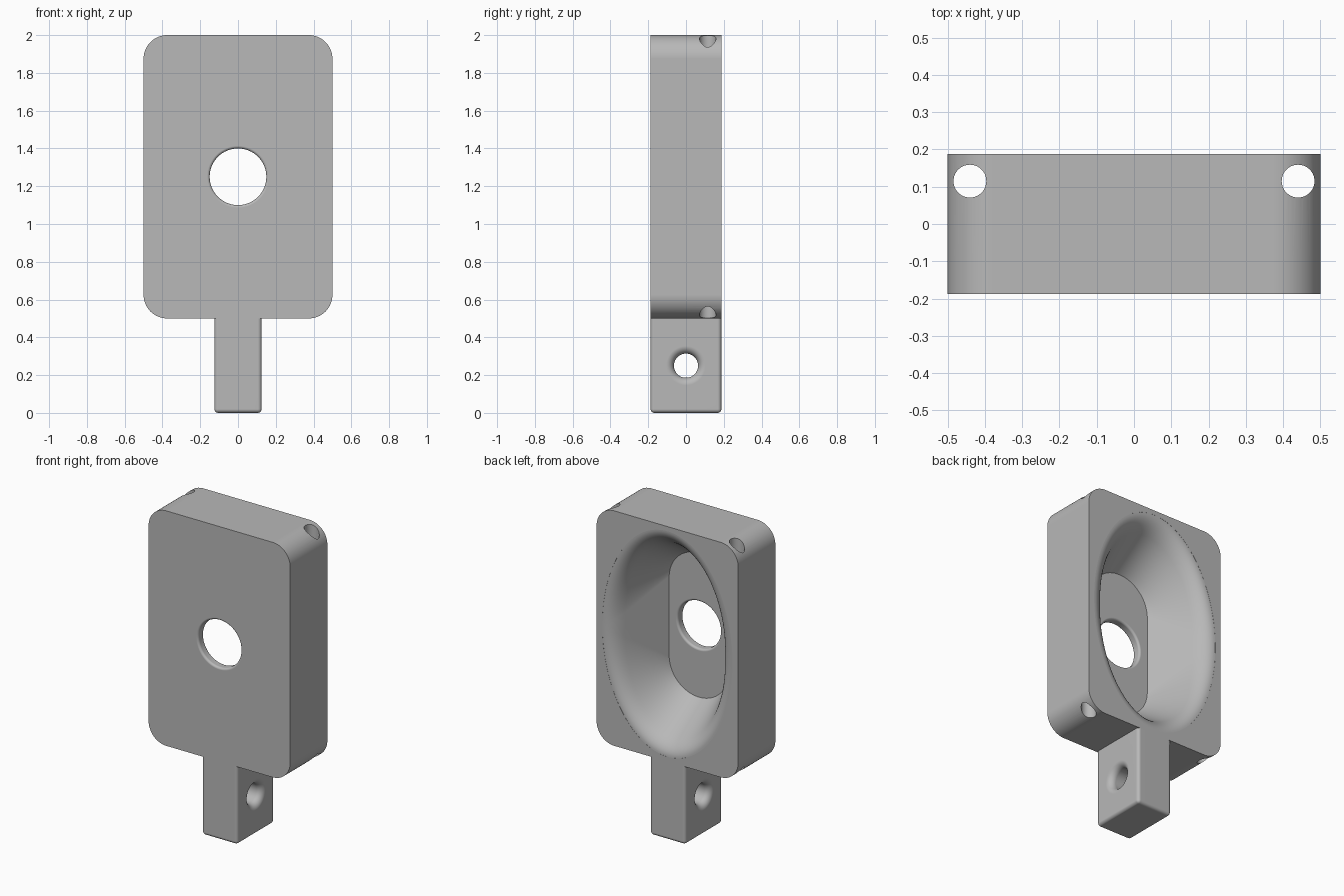
import bpy
import bmesh
from math import cos, sin, pi
from mathutils import Vector

cube = bpy.data.objects.get("Cube")
if cube:
    bpy.data.objects.remove(cube)

HALF_W, HALF_D = 0.5, 0.1875
PLATE_Z, PLATE_HALF_H = 1.25, 0.75

grey = bpy.data.materials.new("plain grey")
grey.use_nodes = True
grey.diffuse_color = (0.48, 0.48, 0.48, 1)
grey.node_tree.nodes["Principled BSDF"].inputs["Base Color"].default_value = grey.diffuse_color


def loft(name, rings):
    """Solid skinned through matching rings of points, capped at both ends."""
    bm = bmesh.new()
    loops = [[bm.verts.new(p) for p in ring] for ring in rings]
    n = len(loops[0])
    for a, b in zip(loops, loops[1:]):
        for i in range(n):
            j = (i + 1) % n
            bm.faces.new((a[i], a[j], b[j], b[i]))
    bm.faces.new(loops[0])
    bm.faces.new(loops[-1])
    bmesh.ops.recalc_face_normals(bm, faces=bm.faces)
    mesh = bpy.data.meshes.new(name)
    bm.to_mesh(mesh)
    bm.free()
    obj = bpy.data.objects.new(name, mesh)
    bpy.context.collection.objects.link(obj)
    mesh.materials.append(grey)
    return obj


def circle(axis, centre, along, r, n=64):
    """Circle of radius r around an axis, at a distance along it."""
    ring = []
    for i in range(n):
        t = 2 * pi * i / n
        p = Vector(centre)
        p[axis] = along
        p[(axis + 1) % 3] += r * cos(t)
        p[(axis + 2) % 3] += r * sin(t)
        ring.append(p)
    return ring


def flared_hole(name, axis, centre, start, end, r, fillet, extra=0.08):
    """Cutter for a hole whose two mouths are rounded over."""
    steps = 8
    mouth = [(fillet * (1 - cos(pi / 2 * k / steps)), fillet * (1 - sin(pi / 2 * k / steps)))
             for k in range(steps + 1)]
    # walk from the mouth (wide) to the bore (narrow)
    curve = [(fillet - fillet * cos(pi / 2 * k / steps), r + f)
             for k, (_, f) in enumerate(mouth)]
    stations = [(start - extra, r + fillet)]
    stations += [(start + d, q) for d, q in curve]
    stations += [(end - d, q) for d, q in reversed(curve)]
    stations += [(end + extra, r + fillet)]
    return loft(name, [circle(axis, centre, s, q) for s, q in stations])


def select_only(obj):
    bpy.ops.object.select_all(action='DESELECT')
    obj.select_set(True)
    bpy.context.view_layer.objects.active = obj


def cut(obj, cutter):
    mod = obj.modifiers.new("cut", 'BOOLEAN')
    mod.operation = 'DIFFERENCE'
    mod.solver = 'EXACT'
    mod.object = cutter
    select_only(obj)
    bpy.ops.object.modifier_apply(modifier=mod.name)
    bpy.data.objects.remove(cutter)


def finish(obj):
    select_only(obj)
    bpy.ops.object.shade_smooth_by_angle(angle=pi / 6)
    mod = obj.modifiers.new("even shading", 'WEIGHTED_NORMAL')
    mod.keep_sharp = True


# Plate: rounded rectangle pulled from front to back
def plate_ring(y, r=0.125, n=16):
    ring = []
    for q, (sx, sz) in enumerate(((1, 1), (-1, 1), (-1, -1), (1, -1))):
        for k in range(n + 1):
            t = pi / 2 * (q + k / n)
            ring.append(Vector((sx * (HALF_W - r) + r * cos(t), y,
                                PLATE_Z + sz * (PLATE_HALF_H - r) + r * sin(t))))
    return ring


plate = loft("plate", [plate_ring(-HALF_D), plate_ring(HALF_D)])

# Bowl in the back: oval rounded rim narrowing to a slot-shaped floor
N = 96
FLOOR_Y = -0.13
ANGLES = [2 * pi * (i + 0.5) / N for i in range(N)]


def oval(y, a, b):
    return [Vector((a * cos(t), y, PLATE_Z + b * sin(t))) for t in ANGLES]


def slot(y, r, straight):
    return [Vector((r * cos(t), y, PLATE_Z + r * sin(t) + (straight if sin(t) > 0 else -straight)))
            for t in ANGLES]


def blend(a, b, f):
    return [p.lerp(q, f) for p, q in zip(a, b)]


back = HALF_D - 0.0008
rim, corner, floor = oval(back, 0.46, 0.72), oval(back, 0.40, 0.665), slot(FLOOR_Y, 0.21, 0.25)
wall_top = blend(corner, floor, 0.25)
rings = [oval(back + 0.1, 0.46, 0.72)]
for k in range(13):
    f = k / 12
    rings.append(blend(blend(rim, corner, f), blend(corner, wall_top, f), f))
rings += [blend(wall_top, floor, k / 6) for k in range(1, 7)]
cut(plate, loft("bowl_cutter", rings))

# Centre hole through the thin front wall
cut(plate, flared_hole("centre_cutter", 1, (0, 0, PLATE_Z), -HALF_D, FLOOR_Y, 0.15, 0.014))

# Long fixing holes near the back corners
for side in (-1, 1):
    centre = (side * 0.44, 0.115, 0)
    cut(plate, loft("fixing_cutter", [circle(2, centre, z, 0.044, 40) for z in (0.4, 2.1)]))
finish(plate)

# Stem: block with softened sides and bottom, and a cross hole
STEM_W, STEM_TOP = 0.125, 0.5
stem = loft("stem", [[Vector((x * STEM_W, y * HALF_D, z))
                      for x, y in ((-1, -1), (1, -1), (1, 1), (-1, 1))] for z in (0, STEM_TOP)])
bm = bmesh.new()
bm.from_mesh(stem.data)
edges = [e for e in bm.edges if min(v.co.z for v in e.verts) < 0.01]
bmesh.ops.bevel(bm, geom=edges, offset=0.02, segments=5, profile=0.5, affect='EDGES')
bm.to_mesh(stem.data)
bm.free()
cut(stem, flared_hole("cross_cutter", 0, (0, 0, 0.25), -STEM_W, STEM_W, 0.064, 0.04))
finish(stem)
